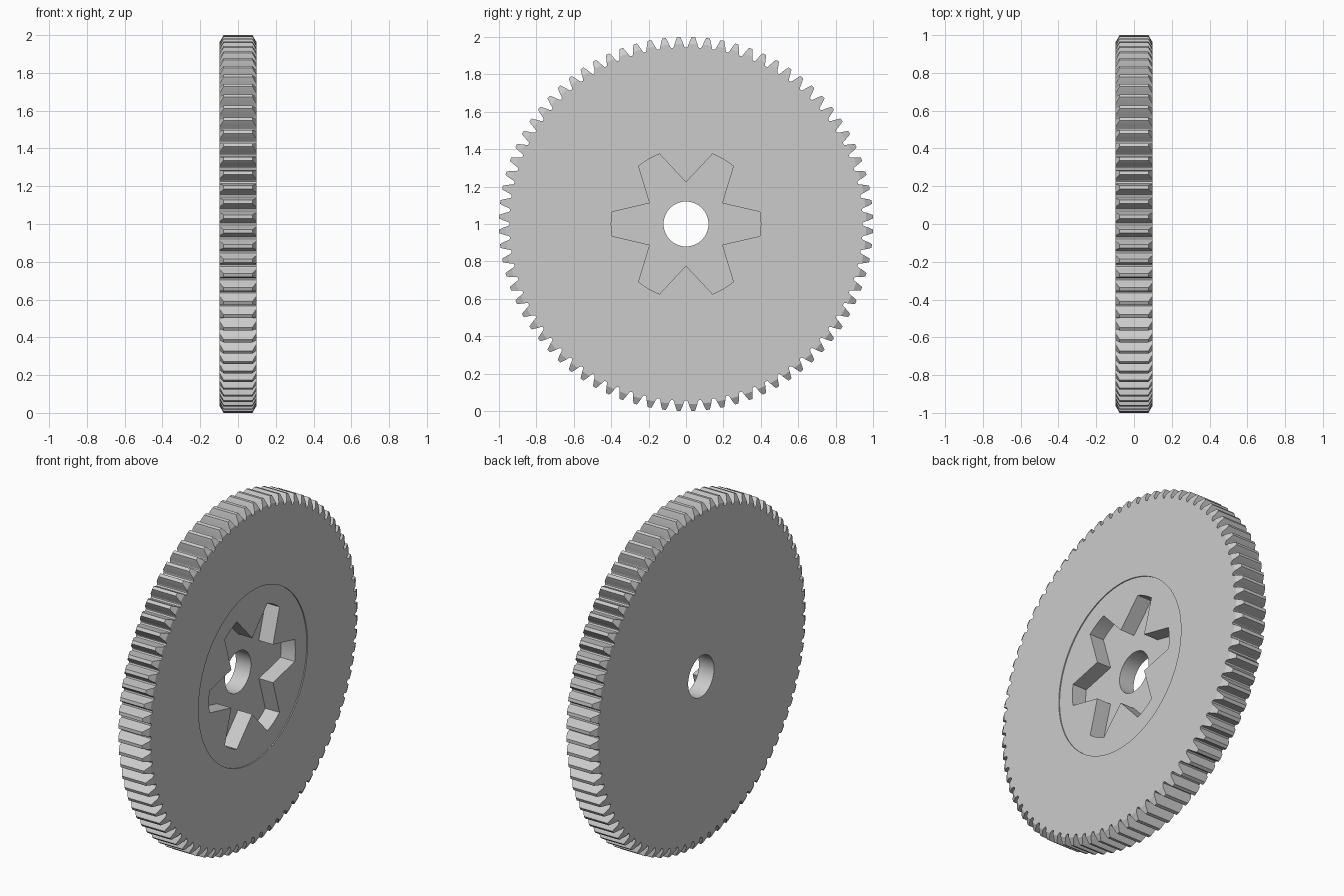
import bpy, bmesh
from math import sin, cos, radians, pi, tau

default = bpy.data.objects.get("Cube")
if default:
    bpy.data.objects.remove(default, do_unlink=True)

TEETH = 80
HALF = 0.098          # half thickness along the x axis
CENTRE = 1.0          # axle height
SEGMENTS = 160

grey = bpy.data.materials.new("plain grey")
grey.use_nodes = True
colour = (0.6, 0.6, 0.6, 1)
grey.diffuse_color = colour
grey.node_tree.nodes["Principled BSDF"].inputs["Base Color"].default_value = colour


def make_object(name, bm):
    bmesh.ops.recalc_face_normals(bm, faces=bm.faces)
    mesh = bpy.data.meshes.new(name)
    bm.to_mesh(mesh)
    bm.free()
    mesh.materials.append(grey)
    obj = bpy.data.objects.new(name, mesh)
    bpy.context.collection.objects.link(obj)
    obj.location.z = CENTRE
    return obj


def prism(name, outline, x0, x1):
    """Extrude a polar outline (radius, angle) along x."""
    bm = bmesh.new()
    face = bm.faces.new([bm.verts.new((x0, r * cos(a), r * sin(a))) for r, a in outline])
    moved = bmesh.ops.extrude_face_region(bm, geom=[face], use_keep_orig=True)["geom"]
    verts = [v for v in moved if isinstance(v, bmesh.types.BMVert)]
    bmesh.ops.translate(bm, verts=verts, vec=(x1 - x0, 0, 0))
    return make_object(name, bm)


def lathe(name, section):
    """Revolve a closed (radius, x) section around the x axis."""
    bm = bmesh.new()
    rings = [[bm.verts.new((x, r * cos(i * tau / SEGMENTS), r * sin(i * tau / SEGMENTS)))
              for r, x in section] for i in range(SEGMENTS)]
    n = len(section)
    for i in range(SEGMENTS):
        a, b = rings[i], rings[(i + 1) % SEGMENTS]
        for j in range(n):
            k = (j + 1) % n
            bm.faces.new((a[j], a[k], b[k], b[j]))
    return make_object(name, bm)


def apply_boolean(obj, cutter, operation):
    mod = obj.modifiers.new(operation.lower(), "BOOLEAN")
    mod.operation, mod.solver, mod.object = operation, "EXACT", cutter
    bpy.context.view_layer.update()
    graph = bpy.context.evaluated_depsgraph_get()
    mesh = bpy.data.meshes.new_from_object(obj.evaluated_get(graph))
    obj.modifiers.clear()
    obj.data = mesh
    bpy.data.objects.remove(cutter, do_unlink=True)


# Turned blank: bore, shallow round recess on +x, conical tooth ends
CHAMFER_R, OUTER = 0.963, 1.03
slope = 0.58 * (OUTER - CHAMFER_R)
gear = lathe("spur_gear", [
    (0.12, -HALF), (CHAMFER_R, -HALF), (OUTER, slope - HALF),
    (OUTER, HALF - slope), (CHAMFER_R, HALF),
    (0.505, HALF), (0.505, HALF - 0.006), (0.12, HALF - 0.006)])

# Teeth: half-tooth flank as (radius, half angle in degrees), mirrored
flank = [(0.944, 1.95), (0.948, 1.72), (0.956, 1.53), (0.9756, 1.125), (0.99, 0.8), (1.0, 0.55)]
tooth = [(r, -a) for r, a in flank] + [(r, a) for r, a in reversed(flank)]
outline = [(r, radians(a) + (i + 0.5) * tau / TEETH) for i in range(TEETH) for r, a in tooth]
apply_boolean(gear, prism("tooth_cutter", outline, -0.2, 0.2), "INTERSECT")

# Six-armed socket reaching half way through the gear
star = []
for i in range(6):
    mid = i * pi / 3
    star += [(0.4, mid + radians(a)) for a in (-9.3, -4.6, 0, 4.6, 9.3)]
    star.append((0.223, mid + pi / 6))
apply_boolean(gear, prism("socket_cutter", star, 0.0, 0.2), "DIFFERENCE")

# Smooth bore and socket tips, crisp edges elsewhere
bpy.ops.object.select_all(action="DESELECT")
gear.select_set(True)
bpy.context.view_layer.objects.active = gear
bpy.ops.object.shade_smooth_by_angle(angle=radians(20))
